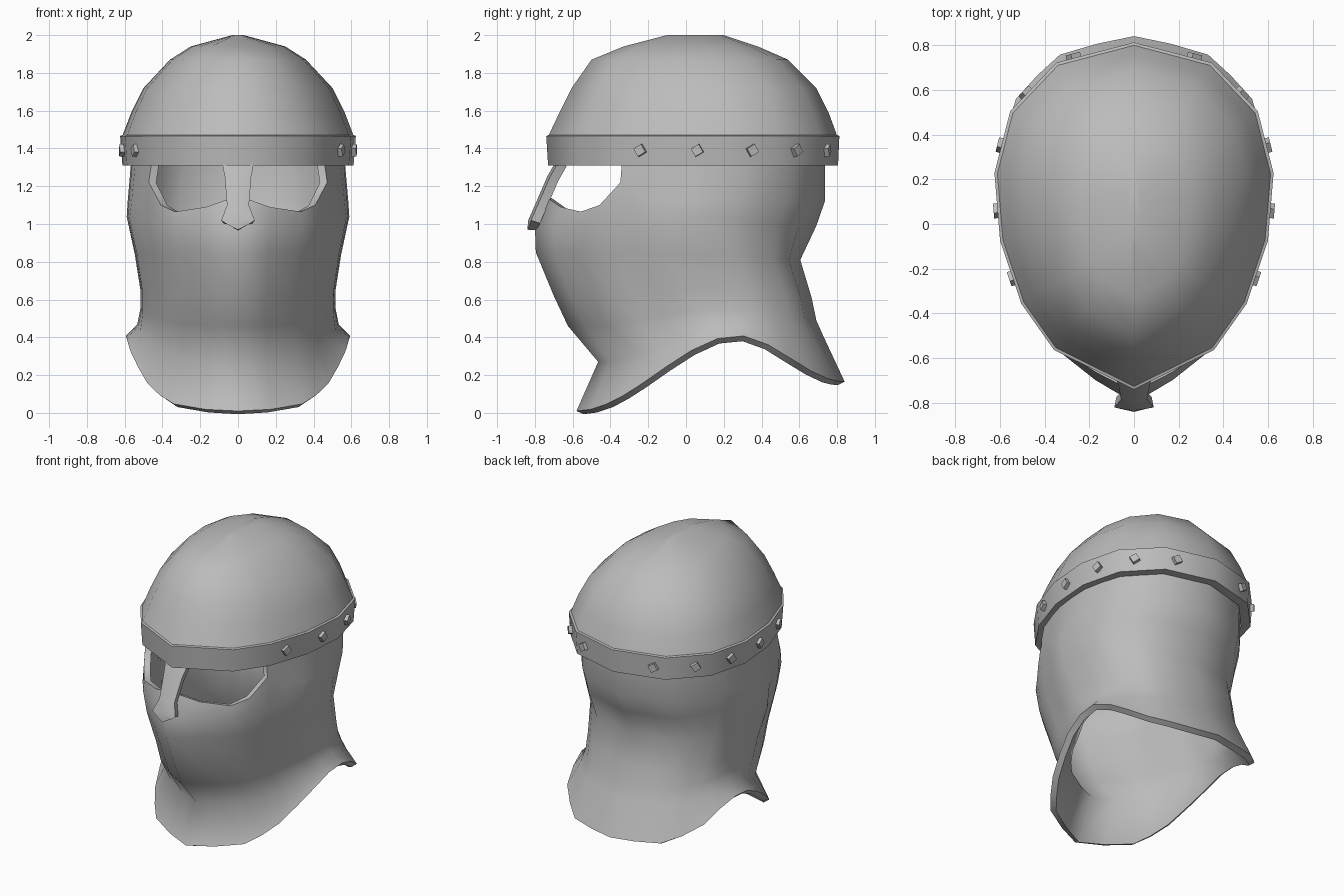
import bpy, math
from mathutils import Vector, Matrix

cube = bpy.data.objects.get("Cube")
if cube:
    bpy.data.objects.remove(cube)

steel = bpy.data.materials.new("steel_grey")
steel.use_nodes = True
GREY = (0.5, 0.5, 0.5, 1)
steel.diffuse_color = GREY
steel.node_tree.nodes["Principled BSDF"].inputs["Base Color"].default_value = GREY

# Egg-shaped brow outline, front to back on one side, then mirrored
HALF = [(0, -0.73), (0.355, -0.555), (0.5, -0.35), (0.595, -0.07),
        (0.62, 0.23), (0.55, 0.505), (0.345, 0.72), (0, 0.81)]
RIM = HALF + [(-x, y) for x, y in HALF[-2:0:-1]]
MID, LONG, WIDE = 0.04, 0.77, 0.62
UNIT = [(x / WIDE, (y - MID) / LONG) for x, y in RIM]


def build(name, verts, faces, angle=40, thickness=0):
    mesh = bpy.data.meshes.new(name)
    mesh.from_pydata(verts, [], faces)
    mesh.update()
    obj = bpy.data.objects.new(name, mesh)
    bpy.context.collection.objects.link(obj)
    mesh.materials.append(steel)
    bpy.ops.object.select_all(action='DESELECT')
    obj.select_set(True)
    bpy.context.view_layer.objects.active = obj
    if thickness:
        shell = obj.modifiers.new("shell", 'SOLIDIFY')
        shell.thickness = thickness
        shell.offset = -1
        bpy.ops.object.modifier_apply(modifier=shell.name)
    if angle:
        bpy.ops.object.shade_smooth_by_angle(angle=math.radians(angle))


def loft(rings, skip=lambda row, col: False):
    """Join closed rings, listed from top to bottom."""
    n = len(rings[0])
    verts = [v for ring in rings for v in ring]
    faces = []
    for r in range(len(rings) - 1):
        for c in range(n):
            if not skip(r, c):
                d = (c + 1) % n
                faces.append((r * n + c, (r + 1) * n + c, (r + 1) * n + d, r * n + d))
    return verts, faces


def ring(front, back, wide, z):
    mid, half = (front + back) / 2, (back - front) / 2
    return [(x * wide, mid + y * half, z) for x, y in UNIT]


# Dome: rings shrinking towards a short crown ridge
dome_rings = [ring(-0.1, 0.2, 0.03, 2.0), ring(-0.33, 0.38, 0.25, 1.94),
              ring(-0.5, 0.54, 0.36, 1.87), ring(-0.605, 0.69, 0.5, 1.72),
              ring(-0.67, 0.755, 0.565, 1.59), ring(-0.727, 0.799, 0.611, 1.47)]
verts, faces = loft(dome_rings)
faces.append(tuple(range(len(UNIT))))
build("dome", verts, faces, 60, 0.03)

# Brow band: closed strip around the base of the dome
band_rings = [ring(-0.69, 0.765, 0.575, 1.472), ring(-0.727, 0.799, 0.611, 1.471),
              ring(-0.74, 0.812, 0.624, 1.466), ring(-0.73, 0.805, 0.612, 1.31),
              ring(-0.68, 0.745, 0.56, 1.31), ring(-0.69, 0.765, 0.575, 1.472)]
build("brow_band", *loft(band_rings), 56)

# Mail curtain: finer outline, hem rising at the sides, open across the eyes
FINE = []
for i, (x, y) in enumerate(UNIT):
    nx, ny = UNIT[(i + 1) % len(UNIT)]
    FINE += [(x, y), ((x + nx) * 0.505, (y + ny) * 0.505)]
COUNT = len(FINE)
EYE_LINE = [1.15, 1.09, 1.065, 1.1, 1.22]


def smooth(t):
    t = min(max(t, 0), 1)
    return t * t * (3 - 2 * t)


def mail_ring(front, back, wide, zf, zs, zb, fold=0, nose=1, nape=1):
    """Heights run front, side, back; nose and nape above 1 narrow that end."""
    mid, half = (front + back) / 2, (back - front) / 2
    points = []
    for i, (x, y) in enumerate(FINE):
        if y < 0.2:
            z = zf + (zs - zf) * smooth((y + 1) / 1.2)
        else:
            z = zb + (zs - zb) * smooth((1 - y) / 0.8)
        depth = math.copysign(abs(y) ** (nose if y < 0 else nape), y)
        pleat = 1
        if i % (COUNT // 2):
            pleat += fold * math.sin(min(i, COUNT - i) * 2.3)
        points.append((x * wide * pleat, mid + depth * half * pleat, z))
    return points


mail_rings = [mail_ring(-0.69, 0.735, 0.565, 1.34, 1.34, 1.34),
              mail_ring(-0.75, 0.735, 0.585, 1.12, 1.12, 1.12, 0.004, 1.15, 1.1),
              mail_ring(-0.8, 0.69, 0.592, 0.99, 1.04, 0.99, 0.01, 1.4, 1.1),
              mail_ring(-0.795, 0.605, 0.55, 0.85, 0.84, 0.81, 0.015, 1.5, 0.8),
              mail_ring(-0.7, 0.665, 0.52, 0.62, 0.65, 0.61, 0.015, 1.4, 0.8),
              mail_ring(-0.625, 0.69, 0.52, 0.46, 0.55, 0.49, 0.012, 1.3, 0.85),
              mail_ring(-0.465, 0.73, 0.535, 0.27, 0.47, 0.4, 0.008, 1.1),
              mail_ring(-0.58, 0.84, 0.595, 0.01, 0.41, 0.165)]
for i, z in enumerate(EYE_LINE):
    for c in (i, -i):
        px, py, _ = mail_rings[1][c]
        mail_rings[1][c] = (px, py, z)
reach = len(EYE_LINE) - 1
verts, faces = loft(mail_rings, lambda r, c: r == 0 and (c < reach or c >= COUNT - reach))
build("mail_curtain", verts, faces, 72, 0.042)

# Nose guard: tapering plate with a soft centre ridge and flared tip
SECTIONS = [(1.33, 0.085, -0.69), (1.25, 0.07, -0.735), (1.1, 0.058, -0.8),
            (1.02, 0.088, -0.835), (0.99, 0.06, -0.84)]
verts, faces = [], []
for z, w, y in SECTIONS:
    tip = 0.02 if z < 1 else 0
    verts += [(-w, y + 0.015, z + tip / 2), (0, y, z - tip), (w, y + 0.015, z + tip / 2)]
for r in range(len(SECTIONS) - 1):
    for c in range(2):
        a = r * 3 + c
        faces.append((a, a + 3, a + 4, a + 1))
build("nose_guard", verts, faces, 40, 0.05)


# Studs: small tilted blocks set along both sides of the band
def stud(name, side, y):
    for (ax, ay), (bx, by) in zip(HALF, HALF[1:]):
        if ay <= y <= by:
            break
    x = ax + (bx - ax) * (y - ay) / (by - ay)
    normal = Vector((side * (by - ay), ax - bx, 0)).normalized()
    across = Vector((0, 0, 1)).cross(normal)
    frame = Matrix((across, Vector((0, 0, 1)), normal)).transposed()
    turn = frame @ Matrix.Rotation(math.radians(30), 3, 'Z')
    corners = [(-1, -1), (1, -1), (1, 1), (-1, 1)]
    pts = []
    for size, depth in ((0.026, -0.02), (0.024, 0.022)):
        for u, v in corners:
            pts.append(Vector((side * x, y, 1.39)) + turn @ Vector((u * size, v * size, depth)))
    walls = [(i, (i + 1) % 4, (i + 1) % 4 + 4, i + 4) for i in range(4)]
    build(name, pts, walls + [(3, 2, 1, 0), (4, 5, 6, 7)], 0)


for i, y in enumerate((-0.24, 0.06, 0.35, 0.58, 0.74)):
    stud(f"left_stud_{i + 1}", 1, y)
    stud(f"right_stud_{i + 1}", -1, y)
